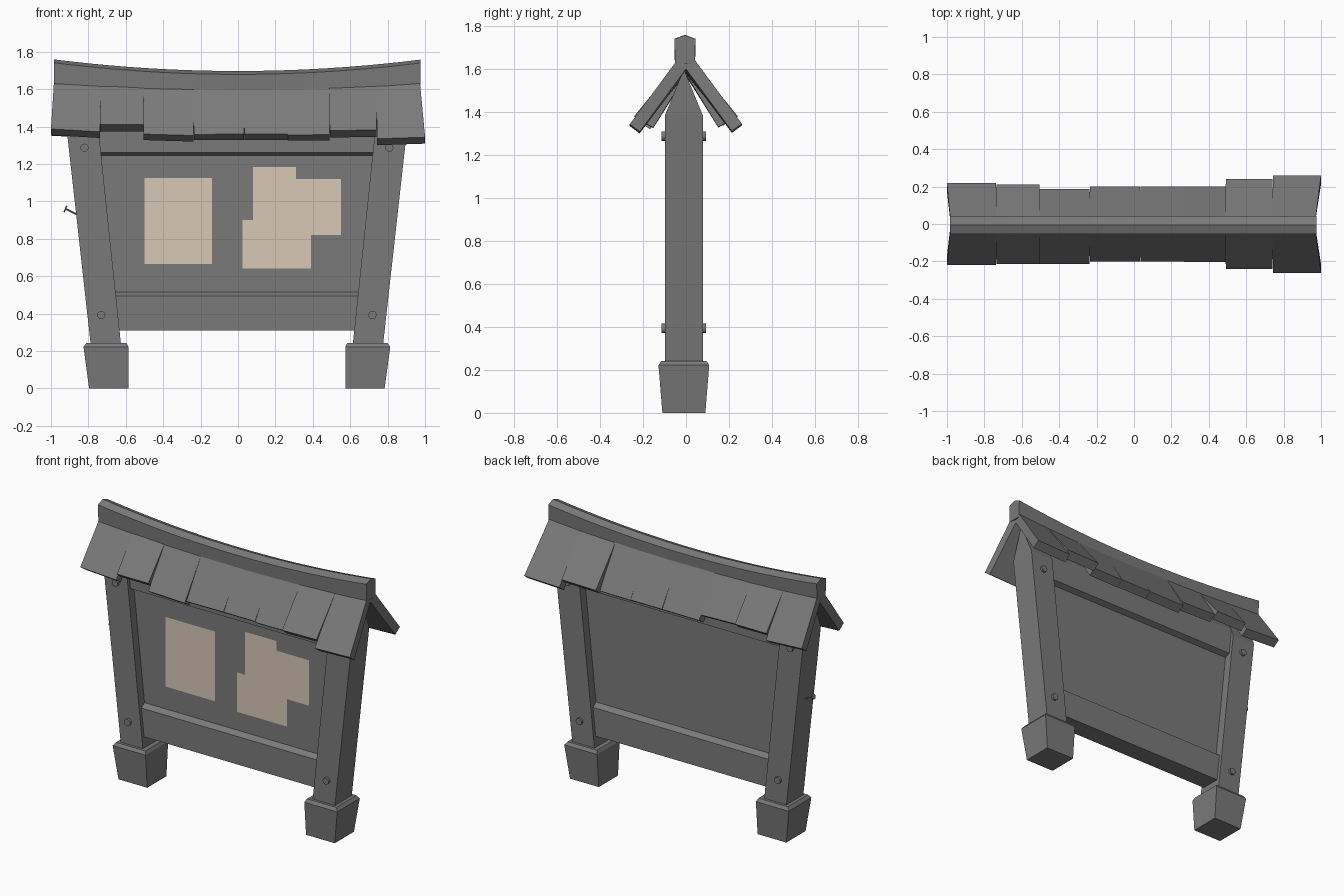
import bpy, bmesh, math
from mathutils import Vector

if "Cube" in bpy.data.objects:
    bpy.data.objects.remove(bpy.data.objects["Cube"])

CX, CY = -0.006, -0.01   # centre of the frame


def material(name, rgb):
    m = bpy.data.materials.new(name)
    m.diffuse_color = (*rgb, 1)
    m.use_nodes = True
    m.node_tree.nodes["Principled BSDF"].inputs["Base Color"].default_value = m.diffuse_color
    return m


wood = material("dark_wood", (.195, .195, .195))
paper = material("paper", (.70, .58, .47))


def loft(name, sections):
    """Closed solid skinned through rings with equal point counts."""
    bm = bmesh.new()
    rings = [[bm.verts.new(p) for p in s] for s in sections]
    n = len(rings[0])
    for a, b in zip(rings, rings[1:]):
        for i in range(n):
            j = (i + 1) % n
            bm.faces.new((a[i], a[j], b[j], b[i]))
    bm.faces.new(rings[0])
    bm.faces.new(rings[-1])
    bmesh.ops.recalc_face_normals(bm, faces=bm.faces)
    me = bpy.data.meshes.new(name)
    bm.to_mesh(me)
    bm.free()
    me.materials.append(wood)
    ob = bpy.data.objects.new(name, me)
    bpy.context.collection.objects.link(ob)
    return ob


def rect(s, inner, outer, hy, z):
    """Horizontal rectangle on side s of the frame."""
    return [(CX + s * x, CY + y, z) for x, y in
            ((inner, -hy), (outer, -hy), (outer, hy), (inner, hy))]


def rod(name, a, b, r, sides):
    a, b = Vector(a), Vector(b)
    bpy.ops.mesh.primitive_cylinder_add(vertices=sides, radius=r, depth=(b - a).length,
                                        location=(a + b) / 2)
    ob = bpy.context.object
    ob.name = name
    ob.rotation_euler = (b - a).to_track_quat('Z', 'Y').to_euler()
    ob.data.materials.append(wood)
    return ob


# Feet, leaning posts with gable tops, and pegs on both sides
for s, side in ((-1, "left"), (1, "right")):
    loft(side + "_foot", [rect(s, .58, .79, .10, 0), rect(s, .58, .82, .118, .222),
                          rect(s, .59, .805, .105, .242)])
    loft(side + "_post", [rect(s, .618, .78, .088, .22), rect(s, .74, .91, .088, 1.385),
                          rect(s, .75, .92, .003, 1.592)])
    for x, z in ((.815, 1.287), (.725, .393)):
        rod(side + "_peg", (CX + s * x, CY - .103, z), (CX + s * x, CY + .103, z), .022, 12)


# Board and its two beams, ends following the lean of the posts
def inner_x(z):
    return .64 + (z - .31) * .105


def board(name, profile):
    loft(name, [[(CX + s * inner_x(z), CY + y, z) for y, z in profile] for s in (-1, 1)])


def mirrored(half):
    return half + [(-y, z) for y, z in reversed(half)]


board("notice_board", mirrored([(-.03, .45), (-.03, 1.30)]))
board("lower_beam", mirrored([(-.065, .31), (-.065, .495), (-.028, .518)]))
board("upper_beam", mirrored([(-.028, 1.245), (-.065, 1.262), (-.065, 1.44), (-.01, 1.53)]))

# Paper notices on the front
sheets = [(-.50, -.14, .665, 1.125), (.08, .31, .75, 1.183),
          (.20, .55, .82, 1.12), (.025, .39, .64, .90)]
for i, (x0, x1, z0, z1) in enumerate(sheets):
    y = CY - .032 - .001 * i
    me = bpy.data.meshes.new("paper_notice")
    me.from_pydata([(x0, y, z0), (x1, y, z0), (x1, y, z1), (x0, y, z1)], [], [(0, 1, 2, 3)])
    me.materials.append(paper)
    bpy.context.collection.objects.link(bpy.data.objects.new("paper_notice", me))

# Nail on the outside of the left post
rod("nail_shaft", (-.86, CY, .93), (-.922, CY, .96), .005, 6)
rod("nail_head", (-.919, CY, .958), (-.926, CY, .961), .018, 8)

# Roof tiles: x range, eave height at each side, front and back reach
tiles = [(-1.0, -.737, 1.387, 1.372, .218, .22),
         (-.735, -.506, 1.41, 1.41, .213, .212),
         (-.504, -.239, 1.36, 1.352, .215, .187),
         (-.236, .033, 1.358, 1.36, .20, .20),
         (.036, .264, 1.36, 1.36, .20, .20),
         (.266, .489, 1.355, 1.357, .202, .20),
         (.491, .741, 1.378, 1.382, .24, .24),
         (.743, 1.0, 1.335, 1.343, .262, .26)]
T = .058


def tile_section(x, z, reach, s, side):
    """Cross-section of a sloping tile, mitred under the ridge, wider at the top."""
    top = 1.604 + .033 * x * x
    k = (top - z) / (reach - .045)
    q = math.sqrt(1 + k * k)
    z0 = top + .045 * k
    xt = x + side * .004
    if abs(x) > .99:
        xt = -.980 if x < 0 else .967
    return [(xt, 0, z0), (x, s * reach, z),
            (x, s * (reach - T * k / q), z - T / q), (xt, 0, z0 - T * q)]


def tile(name, x0, x1, zl, zr, reach, s):
    loft(name, [tile_section(x0, zl, reach, s, -1), tile_section(x1, zr, reach, s, 1)])


for x0, x1, zl, zr, front, back in tiles:
    tile("front_tile", x0, x1, zl, zr, front, -1)
    dz = (front - back) * 1.4
    tile("back_tile", x0, x1, zl + dz, zr + dz, back, 1)

# Sagging ridge beam
rings = []
for i in range(21):
    x = -.005 + .98 * .1 * (i - 10)
    t = 1.697 + .064 * x * x
    b = 1.59 + .035 * x * x
    rings.append([(x, CY + .005 + y, z) for y, z in
                  ((0, t), (.049, t - .018), (.045, b), (-.045, b), (-.049, t - .018))])
ridge = loft("ridge_beam", rings)
bpy.ops.object.select_all(action='DESELECT')
ridge.select_set(True)
bpy.context.view_layer.objects.active = ridge
bpy.ops.object.shade_smooth_by_angle(angle=math.radians(15))
